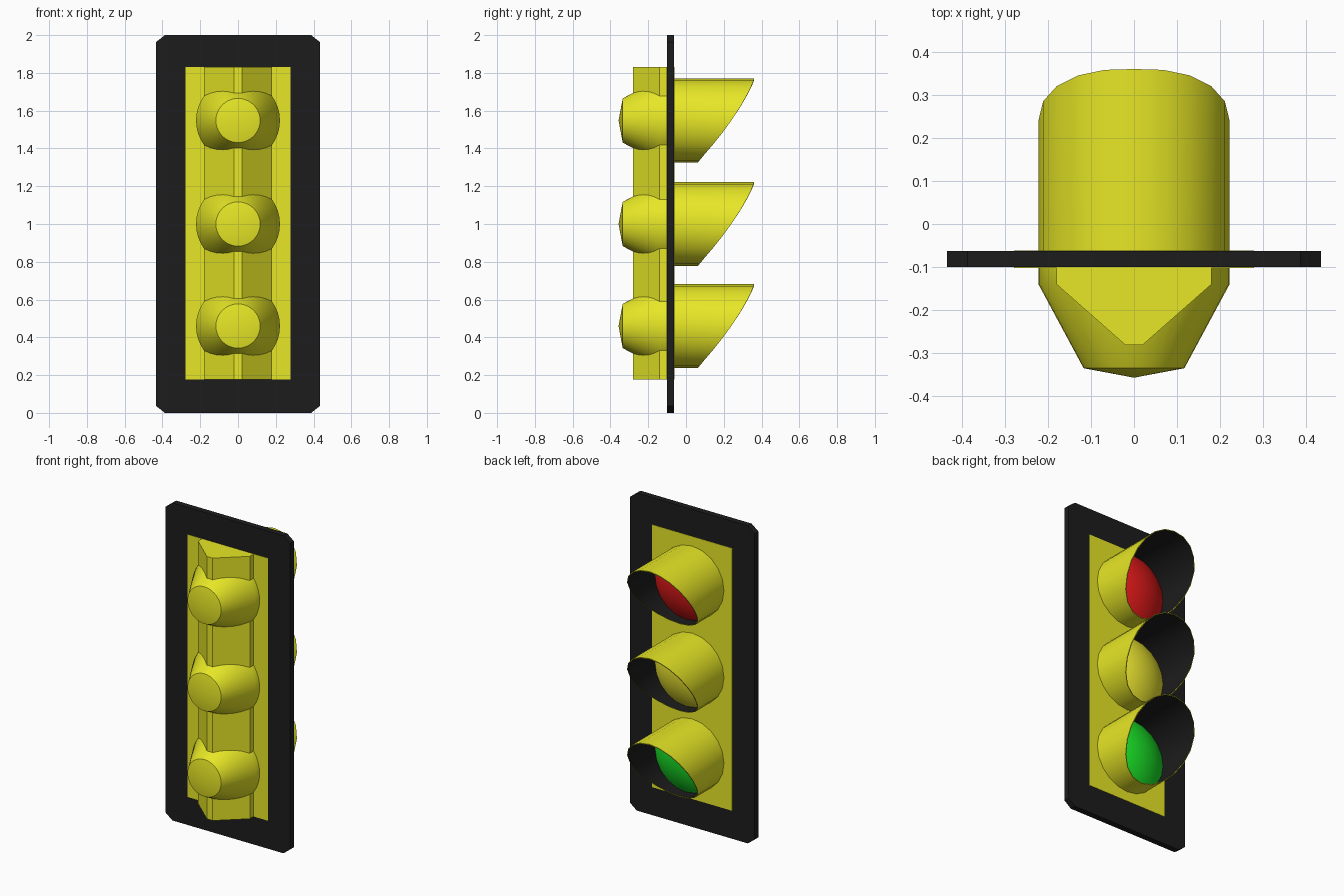
import bpy, bmesh, math

if "Cube" in bpy.data.objects:
    bpy.data.objects.remove(bpy.data.objects["Cube"])

CENTRES = {"top": 1.548, "middle": 1.0, "bottom": 0.46}
R = 0.222


def material(name, rgb):
    m = bpy.data.materials.new(name)
    m.diffuse_color = (*rgb, 1)
    m.use_nodes = True
    m.node_tree.nodes["Principled BSDF"].inputs["Base Color"].default_value = m.diffuse_color
    return m


BLACK = material("black", (0.012, 0.012, 0.012))
YELLOW = material("yellow", (0.8, 0.8, 0.02))
LENS = {"top": material("red_glass", (0.75, 0.01, 0.01)),
        "middle": material("amber_glass", (0.85, 0.8, 0.03)),
        "bottom": material("green_glass", (0.01, 0.75, 0.02))}


def finish(name, bm, mats, smooth=False):
    bmesh.ops.recalc_face_normals(bm, faces=bm.faces)
    me = bpy.data.meshes.new(name)
    bm.to_mesh(me)
    bm.free()
    for m in mats:
        me.materials.append(m)
    ob = bpy.data.objects.new(name, me)
    bpy.context.collection.objects.link(ob)
    if smooth:
        bpy.ops.object.select_all(action='DESELECT')
        ob.select_set(True)
        bpy.context.view_layer.objects.active = ob
        bpy.ops.object.shade_smooth_by_angle(angle=math.radians(35 if smooth is True else smooth))
    return ob


def prism(name, points, vec, mat):
    """Extrude a flat outline along vec."""
    bm = bmesh.new()
    face = bm.faces.new([bm.verts.new(p) for p in points])
    out = bmesh.ops.extrude_face_region(bm, geom=[face])
    bmesh.ops.translate(bm, vec=vec, verts=[v for v in out["geom"] if isinstance(v, bmesh.types.BMVert)])
    return finish(name, bm, [mat])


def skin(bm, rings, closed=False):
    """Join rings of vertices with quads; returns the faces strip by strip."""
    n = len(rings[0])
    pairs = list(zip(rings, rings[1:] + rings[:1] if closed else rings[1:]))
    return [[bm.faces.new((a[i], a[(i + 1) % n], b[(i + 1) % n], b[i])) for i in range(n)]
            for a, b in pairs]


def ring(bm, r, y, z, n):
    """Circle around the y axis; y may be a function of the index."""
    return [bm.verts.new((r * math.sin(2 * math.pi * i / n), y(i) if callable(y) else y,
                          z + r * math.cos(2 * math.pi * i / n))) for i in range(n)]


def lathe(name, profile, tip, z, mat, n=40, smooth=True):
    """Revolve (radius, y) points around the lamp axis, closed by a tip vertex."""
    bm = bmesh.new()
    rings = [ring(bm, r, y, z, n) for r, y in profile]
    skin(bm, rings)
    bm.faces.new(rings[0])
    t = bm.verts.new((0, tip, z))
    for i in range(n):
        bm.faces.new((rings[-1][i], rings[-1][(i + 1) % n], t))
    return finish(name, bm, [mat], smooth)


# Backplate with clipped corners
w, cx, cz = 0.434, 0.387, 0.037
prism("backplate", [(x, -0.1, z) for x, z in (
    (-cx, 0), (cx, 0), (w, cz), (w, 2 - cz), (cx, 2), (-cx, 2), (-w, 2 - cz), (-w, cz))],
    (0, 0.037, 0), BLACK)

# Housing panel, a hair proud of the plate on both sides
prism("housing_panel", [(x, -0.102, z) for x, z in (
    (-0.279, 0.177), (0.279, 0.177), (0.279, 1.83), (-0.279, 1.83))], (0, 0.041, 0), YELLOW)

# Tapered housing spine
prism("housing_spine", [(x, y, 0.177) for x, y in (
    (-0.18, -0.09), (-0.18, -0.14), (-0.02, -0.281), (0.02, -0.281), (0.18, -0.14), (0.18, -0.09))],
    (0, 0, 1.653), YELLOW)

# Visor lip depth, every 18 degrees from the top round to the bottom
LIP = [0.36, 0.358, 0.345, 0.32, 0.285, 0.24, 0.19, 0.14, 0.098, 0.072, 0.063]

for where, z in CENTRES.items():
    # Conical lamp shell on the housing side
    lathe(where + "_lamp_shell", [(R, -0.08), (R, -0.14), (0.117, -0.335)], -0.357, z, YELLOW)

    # Thin sloping visor, yellow outside and black inside
    bm = bmesh.new()
    lip = lambda i: LIP[min(i, 20 - i)]
    strips = skin(bm, [ring(bm, R, -0.07, z, 20), ring(bm, R, lip, z, 20),
                       ring(bm, R - 0.005, lip, z, 20), ring(bm, R - 0.005, -0.07, z, 20)], True)
    for f in strips[2]:
        f.material_index = 1
    finish(where + "_visor", bm, [YELLOW, BLACK], True)

    # Domed lens
    rim, depth, rl = 0.0, 0.07, R - 0.006
    sphere = (rl ** 2 + depth ** 2) / (2 * depth)
    edge = math.asin(rl / sphere)
    dome = [(sphere * math.sin(edge * k / 6), rim + depth - sphere * (1 - math.cos(edge * k / 6)))
            for k in range(6, 0, -1)]
    lathe(where + "_lens", [(rl, -0.07)] + dome, rim + depth, z, LENS[where], 20)
